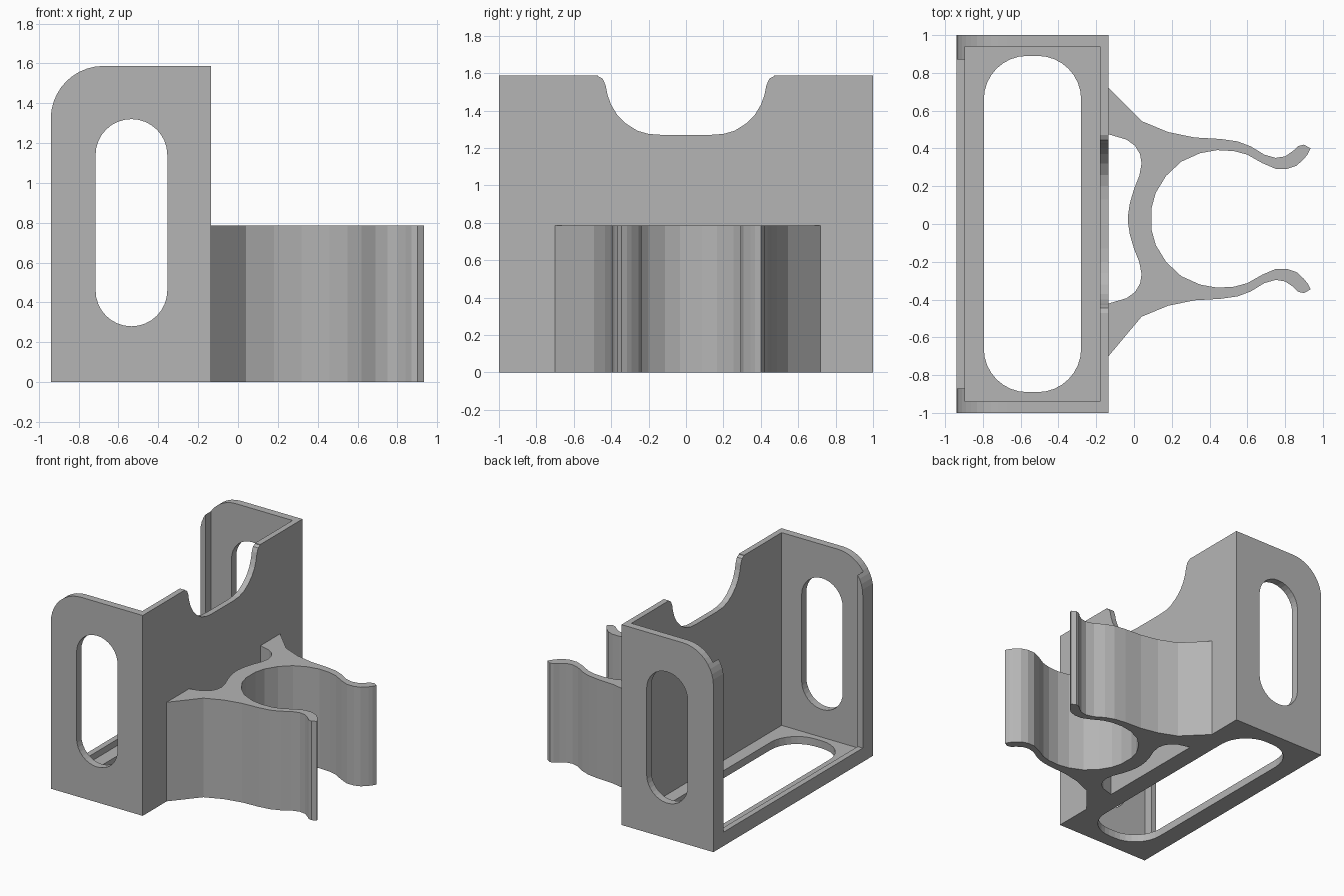
import bpy, bmesh, math

if "Cube" in bpy.data.objects:
    bpy.data.objects.remove(bpy.data.objects["Cube"])

grey = bpy.data.materials.new("light grey plastic")
grey.diffuse_color = (0.46, 0.46, 0.46, 1)
grey.use_nodes = True
grey.node_tree.nodes["Principled BSDF"].inputs["Base Color"].default_value = grey.diffuse_color


def prism(name, pts, axis, lo, hi):
    """Extrude a closed 2D outline along one axis."""
    place = {"x": lambda a, b, t: (t, a, b),
             "y": lambda a, b, t: (a, t, b),
             "z": lambda a, b, t: (a, b, t)}[axis]
    bm = bmesh.new()
    low = [bm.verts.new(place(a, b, lo)) for a, b in pts]
    top = [bm.verts.new(place(a, b, hi)) for a, b in pts]
    bm.faces.new(low)
    bm.faces.new(top)
    n = len(pts)
    for i in range(n):
        j = (i + 1) % n
        bm.faces.new((low[i], low[j], top[j], top[i]))
    bmesh.ops.recalc_face_normals(bm, faces=bm.faces)
    me = bpy.data.meshes.new(name)
    bm.to_mesh(me)
    bm.free()
    me.materials.append(grey)
    ob = bpy.data.objects.new(name, me)
    bpy.context.collection.objects.link(ob)
    return ob


def rect(a0, a1, b0, b1):
    return [(a0, b0), (a1, b0), (a1, b1), (a0, b1)]


def arc(cx, cy, r, start, steps=8):
    """Quarter arc, counter-clockwise from the start angle."""
    return [(cx + r * math.cos(math.radians(start + 90 * i / steps)),
             cy + r * math.sin(math.radians(start + 90 * i / steps)))
            for i in range(steps + 1)]


def rounded(a0, a1, b0, b1, r):
    return (arc(a1 - r, b1 - r, r, 0) + arc(a0 + r, b1 - r, r, 90)
            + arc(a0 + r, b0 + r, r, 180) + arc(a1 - r, b0 + r, r, 270))


def cut(target, cutter):
    mod = target.modifiers.new("cut", "BOOLEAN")
    mod.operation = "DIFFERENCE"
    mod.solver = "EXACT"
    mod.object = cutter
    bpy.context.view_layer.objects.active = target
    bpy.ops.object.modifier_apply(modifier=mod.name)
    bpy.data.objects.remove(cutter)


# Holder: solid side profile with a rounded upper corner
X0, X1, H = -0.94, -0.135, 1.587
R = 0.265
holder = prism("holder_box",
               [(X0, 0), (X1, 0), (X1, H)] + arc(X0 + R, H - R, R, 90, 10),
               "y", -1, 1)

# Hollow inside, then the open side that leaves a narrow lip
cut(holder, prism("cavity", rect(-0.895, -0.18, -0.94, 0.94), "z", 0.06, 2))
cut(holder, prism("open_side", rect(-1.2, -0.8, -0.87, 0.87), "z", 0.11, 2))

# Slots through both end walls and the floor
cut(holder, prism("end_slots", rounded(-0.715, -0.355, 0.28, 1.32, 0.1795),
                  "y", -1.2, 1.2))
cut(holder, prism("floor_slot", rounded(-0.795, -0.28, -0.89, 0.89, 0.23),
                  "z", -0.2, 0.2))

# Scoop in the top of the back wall
half = [(0.47, 1.8), (0.47, 1.583), (0.445, 1.57), (0.43, 1.535), (0.42, 1.485),
        (0.40, 1.43), (0.37, 1.38), (0.32, 1.33), (0.26, 1.292),
        (0.20, 1.275), (0.13, 1.27)]
cut(holder, prism("scoop", half + [(-y, z) for y, z in reversed(half)],
                  "x", -0.5, 0.2))

# Spring clip: upper half outlines, mirrored about its centre line
MID = 0.027
arm = [(0.04, 0.545), (0.18, 0.487), (0.32, 0.458), (0.46, 0.45), (0.55, 0.437),
       (0.62, 0.41), (0.69, 0.367), (0.75, 0.35), (0.80, 0.358), (0.84, 0.385),
       (0.87, 0.413), (0.90, 0.42), (0.935, 0.40), (0.92, 0.37), (0.90, 0.345),
       (0.86, 0.308), (0.81, 0.292), (0.75, 0.292), (0.68, 0.322), (0.60, 0.367),
       (0.53, 0.386), (0.44, 0.391), (0.35, 0.375), (0.25, 0.33), (0.17, 0.255),
       (0.115, 0.165), (0.093, 0.085)]
gap = [(X1, 0.475), (-0.04, 0.447), (0.005, 0.415), (0.032, 0.37), (0.04, 0.32),
       (0.028, 0.255), (0.0, 0.185), (-0.022, 0.11), (-0.031, 0.05)]


def flip(pts):
    return [(x, 2 * MID - y) for x, y in reversed(pts)]


outline = ([(X1, 0.72)] + arm + flip(arm) + [(X1, -0.70)]
           + flip(gap[::-1]) + gap[::-1])
prism("spring_clip", outline, "z", 0, 0.785)
